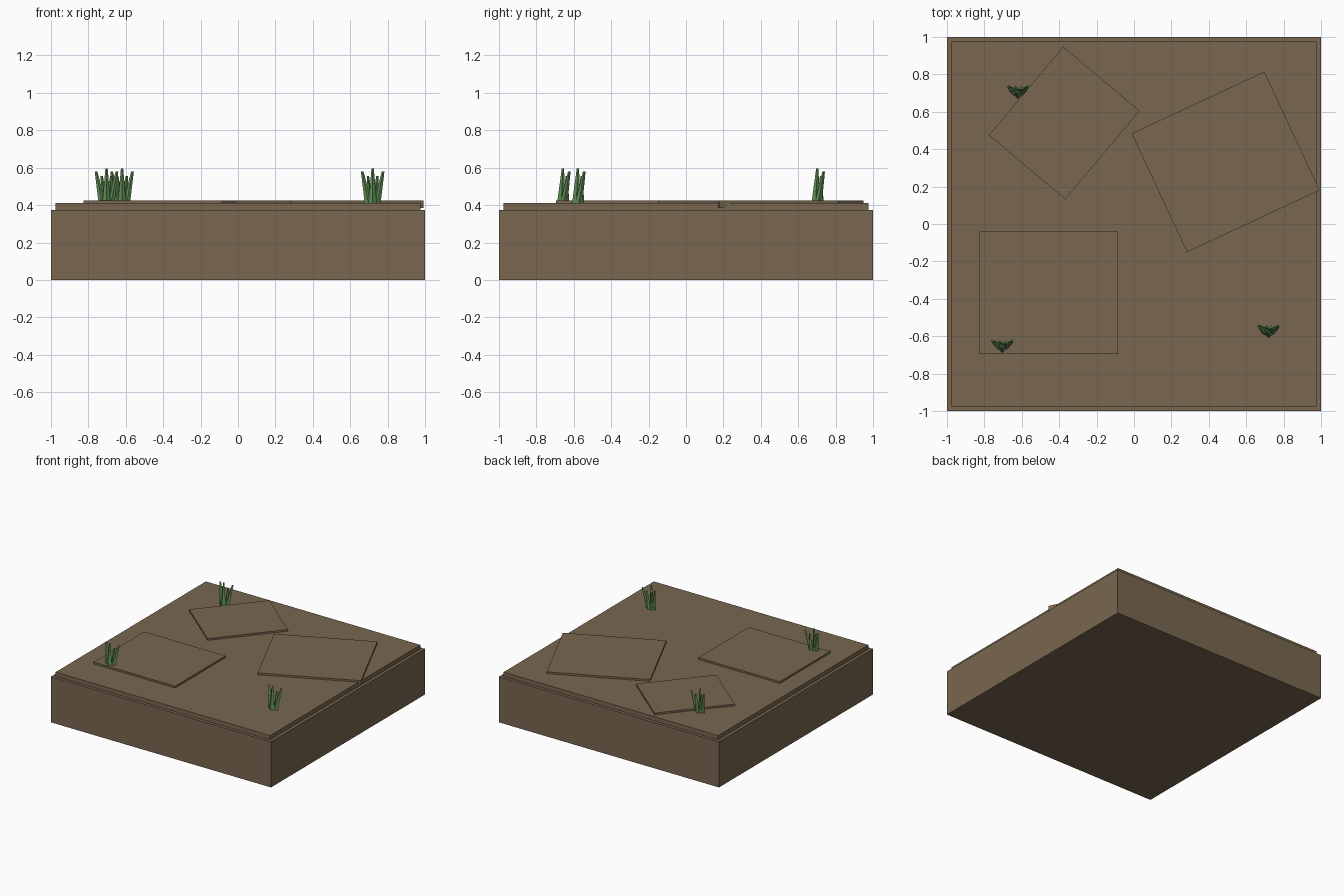
import bpy, bmesh, math
from mathutils import Vector, Matrix

if "Cube" in bpy.data.objects:
    bpy.data.objects.remove(bpy.data.objects["Cube"])


def material(name, rgb):
    m = bpy.data.materials.new(name)
    m.diffuse_color = (*rgb, 1)
    m.use_nodes = True
    m.node_tree.nodes["Principled BSDF"].inputs["Base Color"].default_value = m.diffuse_color
    return m


EARTH = material("earth_brown", (0.19, 0.135, 0.08))
GREEN = material("grass_green", (0.13, 0.29, 0.10))


def finish(name, bm, mat):
    bmesh.ops.recalc_face_normals(bm, faces=bm.faces)
    me = bpy.data.meshes.new(name)
    bm.to_mesh(me)
    bm.free()
    me.materials.append(mat)
    ob = bpy.data.objects.new(name, me)
    bpy.context.collection.objects.link(ob)
    return ob


def slab(name, x, y, w, d, z0, z1, angle=0):
    bm = bmesh.new()
    mat = (Matrix.Translation((x, y, (z0 + z1) / 2))
           @ Matrix.Rotation(math.radians(angle), 4, 'Z')
           @ Matrix.Diagonal((w, d, z1 - z0, 1)))
    bmesh.ops.create_cube(bm, size=1, matrix=mat)
    return finish(name, bm, EARTH)


# Ground block with a slightly inset top layer
slab("ground_block", 0, 0, 2, 2, 0, 0.375)
slab("top_layer", 0, 0, 1.95, 1.95, 0.37, 0.41)

# Flat paving patches
slab("patch_front", -0.455, -0.367, 0.74, 0.655, 0.385, 0.425)
slab("patch_right", 0.49, 0.332, 0.783, 0.70, 0.385, 0.425, 25)
slab("patch_back", -0.373, 0.54, 0.533, 0.618, 0.385, 0.425, -40)


def blade(bm, base, tip, r0, r1):
    """Tapered four-sided blade with horizontal ends."""
    rings = []
    for c, r in ((base, r0), (tip, r1)):
        rings.append([bm.verts.new(Vector(c) + Vector((dx * r, dy * r, 0)))
                      for dx, dy in ((1, 0), (0, 1), (-1, 0), (0, -1))])
    a, b = rings
    bm.faces.new(a)
    bm.faces.new(b)
    for i in range(4):
        j = (i + 1) % 4
        bm.faces.new((a[i], a[j], b[j], b[i]))


# Grass tufts: one upright blade, leaning pairs on both sides
for i, (x, y) in enumerate(((-0.62, 0.71), (-0.703, -0.65), (0.72, -0.57))):
    bm = bmesh.new()
    z = 0.405
    blade(bm, (x, y - 0.017, z), (x, y - 0.008, 0.597), 0.023, 0.006)
    for s in (-1, 1):
        blade(bm, (x + s * 0.022, y - 0.004, z), (x + s * 0.056, y + 0.026, 0.58), 0.02, 0.007)
        blade(bm, (x + s * 0.012, y + 0.008, z), (x + s * 0.025, y + 0.012, 0.555), 0.018, 0.006)
    finish(f"grass_tuft_{i + 1}", bm, GREEN)
